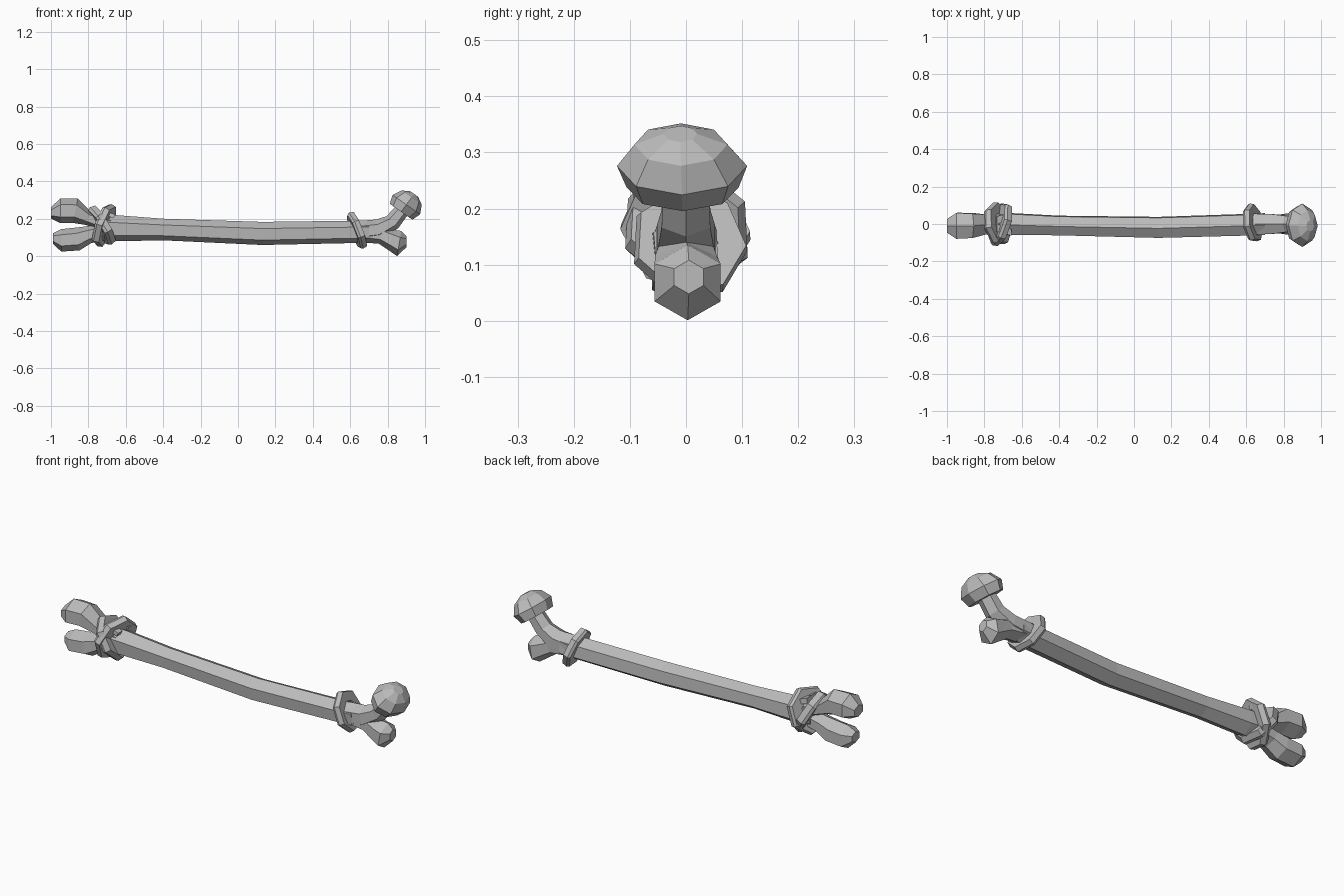
import bpy, bmesh, math
from mathutils import Vector

grey = bpy.data.materials.new("bone grey")
grey.diffuse_color = (0.5, 0.5, 0.5, 1)


def finish(name, bm):
    bmesh.ops.recalc_face_normals(bm, faces=bm.faces)
    mesh = bpy.data.meshes.new(name)
    bm.to_mesh(mesh)
    bm.free()
    mesh.materials.append(grey)
    obj = bpy.data.objects.new(name, mesh)
    bpy.context.collection.objects.link(obj)
    return obj


def bridge(bm, a, b):
    for i in range(len(a)):
        j = (i + 1) % len(a)
        bm.faces.new((a[i], a[j], b[j], b[i]))


def loft(name, rings, sides=6, turn=90):
    """Rings are (x, y, z, axis tilt in degrees, radius in y, radius across)."""
    bm = bmesh.new()
    loops = []
    for x, y, z, tilt, ry, ru in rings:
        t = math.radians(tilt)
        u = Vector((-math.sin(t), 0, math.cos(t)))
        loop = []
        for k in range(sides):
            a = math.radians(turn) + math.tau * k / sides
            p = Vector((x, y + ry * math.cos(a), z)) + u * ru * math.sin(a)
            loop.append(bm.verts.new(p))
        loops.append(loop)
    for a, b in zip(loops, loops[1:]):
        bridge(bm, a, b)
    bm.faces.new(loops[0])
    bm.faces.new(loops[-1])
    return finish(name, bm)


def strap(name, centre, normal, inner, outer, width, sides=7, turn=100):
    """Thick faceted band lying in a tilted plane."""
    bm = bmesh.new()
    n = Vector(normal).normalized()
    v = Vector((0, 1, 0))
    v = (v - n * v.dot(n)).normalized()
    u = n.cross(v)
    section = [(inner, -width / 2), (outer * 0.93, -width / 2), (outer, -width / 6),
               (outer * 0.95, width / 2), (inner, width / 2)]
    loops = []
    for k in range(sides):
        a = math.radians(turn) + math.tau * k / sides
        d = v * math.cos(a) + u * math.sin(a)
        loops.append([bm.verts.new(Vector(centre) + d * r + n * h) for r, h in section])
    for k in range(sides):
        bridge(bm, loops[k], loops[(k + 1) % sides])
    return finish(name, bm)


# Bowed six-sided shaft
loft("shaft", [(-0.76, 0, 0.155, 0, 0.066, 0.068), (-0.65, 0, 0.15, 0, 0.064, 0.07),
               (-0.4, -0.008, 0.143, 0, 0.058, 0.058), (0.13, -0.018, 0.122, 0, 0.062, 0.062),
               (0.6, -0.004, 0.13, 0, 0.064, 0.06), (0.7, 0, 0.132, 0, 0.064, 0.06)], turn=95)

# Twin knuckles at the left end
loft("upper_knuckle", [(-0.68, 0, 0.165, 0, 0.055, 0.05), (-0.8, -0.003, 0.203, -20, 0.062, 0.038),
                       (-0.87, -0.01, 0.243, -12, 0.075, 0.066), (-0.95, -0.01, 0.243, 0, 0.08, 0.066),
                       (-1.0, -0.01, 0.232, 0, 0.042, 0.03)])
loft("lower_knuckle", [(-0.68, 0, 0.14, 0, 0.055, 0.05), (-0.8, 0, 0.115, 20, 0.058, 0.047),
                       (-0.86, 0, 0.092, 12, 0.068, 0.062), (-0.945, 0, 0.085, 0, 0.07, 0.06),
                       (-0.99, 0, 0.095, 0, 0.038, 0.028)])

# Curved neck and ball at the right end
loft("ball_neck", [(0.64, 0, 0.13, 0, 0.064, 0.058), (0.75, 0, 0.143, 12, 0.06, 0.055),
                   (0.825, 0, 0.182, 45, 0.05, 0.045), (0.885, 0, 0.255, 55, 0.048, 0.038)])
loft("ball", [(0.872, -0.006, 0.238, 55, 0.1, 0.074), (0.9, -0.007, 0.276, 55, 0.116, 0.09),
              (0.928, -0.009, 0.314, 55, 0.083, 0.066), (0.942, -0.01, 0.333, 55, 0.03, 0.025)],
     sides=8)

# Small knob under the ball
loft("lower_knob", [(0.66, 0, 0.13, 0, 0.058, 0.055), (0.77, 0, 0.112, -20, 0.056, 0.048),
                    (0.82, 0, 0.088, -20, 0.064, 0.056), (0.862, 0.003, 0.068, -10, 0.068, 0.068),
                    (0.9, 0.005, 0.078, 0, 0.03, 0.03)])

# Wrapped straps: a crossed pair on the left, one on the right
strap("crossed_strap_a", (-0.73, 0, 0.163), (0.87, 0.18, 0.5), 0.055, 0.118, 0.045)
strap("crossed_strap_b", (-0.715, 0, 0.165), (0.94, -0.28, -0.33), 0.055, 0.122, 0.042, turn=80)
strap("right_strap", (0.635, 0.005, 0.137), (0.93, 0.14, 0.36), 0.05, 0.106, 0.038)

# Knot tails lying over the shaft beside the crossed straps
for side in (-1, 1):
    loft("strap_tail", [(-0.735, side * 0.02, 0.232, -12, 0.03, 0.02),
                        (-0.66, side * 0.045, 0.215, -25, 0.024, 0.014)], sides=4, turn=45)
